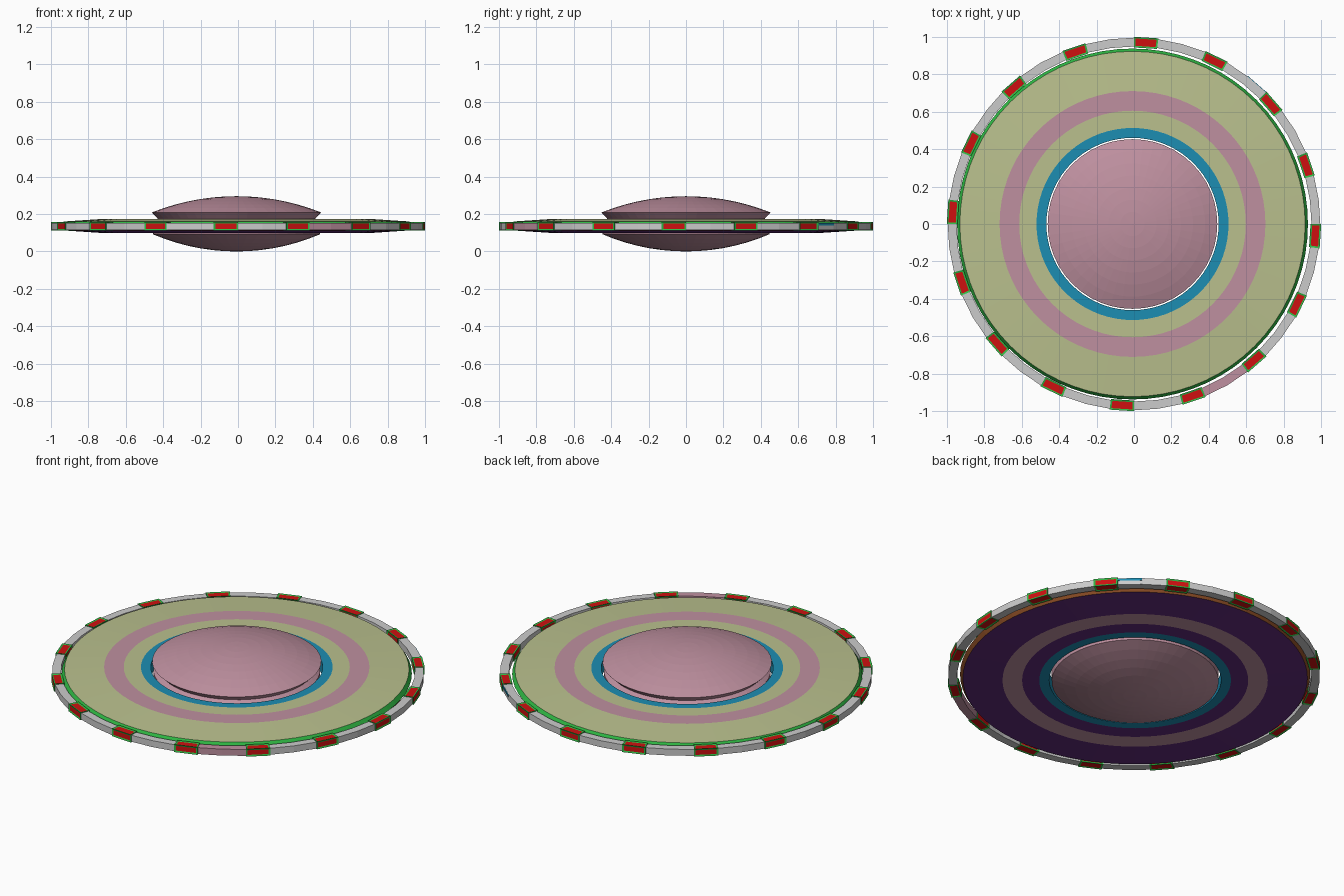
import bpy, bmesh
from math import sin, cos, pi, radians, sqrt

if "Cube" in bpy.data.objects:
    bpy.data.objects.remove(bpy.data.objects["Cube"])

OFF = -0.008  # hull sits slightly off the rim centre


def mat(name, r, g, b):
    m = bpy.data.materials.new(name)
    m.diffuse_color = (r, g, b, 1)
    m.use_nodes = True
    m.node_tree.nodes["Principled BSDF"].inputs["Base Color"].default_value = m.diffuse_color
    return m


YELLOW = mat("pale_olive", .49, .53, .27)
PINK = mat("pink", .52, .28, .35)
PURPLE = mat("purple", .12, .025, .20)
BLUE = mat("blue", .012, .27, .45)
GREEN = mat("green", .03, .50, .06)
RED = mat("red", .62, .005, .005)
BROWN = mat("brown", .28, .08, .02)
GREY = mat("grey", .55, .55, .55)


def finish(name, bm, mats, x=0.0):
    bmesh.ops.recalc_face_normals(bm, faces=bm.faces)
    me = bpy.data.meshes.new(name)
    bm.to_mesh(me)
    bm.free()
    for m in mats:
        me.materials.append(m)
    ob = bpy.data.objects.new(name, me)
    ob.location.x = x
    bpy.context.collection.objects.link(ob)
    return ob


def lathe(name, profile, n, mats, slots=None, closed=False, x=0.0):
    """Revolve (r, z) points round z; slots gives a material per profile span."""
    bm = bmesh.new()
    rings = []
    for r, z in profile:
        if r < 1e-6:
            rings.append([bm.verts.new((0, 0, z))] * n)
        else:
            rings.append([bm.verts.new((r * cos(2 * pi * i / n), r * sin(2 * pi * i / n), z))
                          for i in range(n)])
    spans = len(rings) if closed else len(rings) - 1
    for j in range(spans):
        a, b = rings[j], rings[(j + 1) % len(rings)]
        for i in range(n):
            k = (i + 1) % n
            vs = list(dict.fromkeys((a[i], a[k], b[k], b[i])))
            bm.faces.new(vs).material_index = slots[j] if slots else 0
    return finish(name, bm, mats, x)


# Wide disc with coloured bands and a central hole
lathe("saucer_disc",
      [(.460, .174), (.513, .174), (.605, .174), (.71, .174), (.922, .160), (.937, .136),
       (.922, .112), (.71, .098), (.605, .098), (.513, .098), (.460, .098)],
      72, [YELLOW, PINK, PURPLE, BLUE, GREEN, BROWN],
      [3, 0, 1, 0, 4, 5, 2, 1, 2, 3, 3], closed=True, x=OFF)


# Central body: two shallow caps joined by a groove
def cap(a, h, z_rim, sign, steps=7):
    R = (a * a + h * h) / (2 * h)
    pts = []
    for i in range(steps + 1):
        r = a * i / steps
        pts.append((r, z_rim + sign * (h - R + sqrt(R * R - r * r))))
    return pts


top = cap(.453, .087, .208, 1)
low = cap(.447, .092, .092, -1)
body = lathe("central_dome", top + [(.42, .176), (.447, .158)] + low[::-1], 48, [PINK], x=OFF)


# Square-section segment of the outer rim
def segment(bm, i, r0, r1, z0, z1, slot):
    loops = []
    for a in (radians(7.5 * i), radians(7.5 * (i + 1))):
        loops.append([bm.verts.new((r * cos(a), r * sin(a), z))
                      for r, z in ((r0, z0), (r1, z0), (r1, z1), (r0, z1))])
    a, b = loops
    faces = [bm.faces.new((a[j], a[(j + 1) % 4], b[(j + 1) % 4], b[j])) for j in range(4)]
    caps = [bm.faces.new(a[::-1]), bm.faces.new(b)]
    for f in faces + caps:
        f.material_index = slot
    return faces


# Outer rim: two plain segments then one light, repeated
rim = bmesh.new()
lights = bmesh.new()
panels = []
for i in range(48):
    if i % 3 == 2:
        panels += segment(lights, i, .943, 1.0, .112, .157, 0)
    else:
        segment(rim, i, .948, .995, .115, .153, 1 if i in (39, 40) else 0)
bmesh.ops.remove_doubles(rim, verts=rim.verts, dist=1e-5)
finish("outer_rim", rim, [GREY, PINK])

# Red panels recessed in the green light housings
bmesh.ops.recalc_face_normals(lights, faces=lights.faces)
bmesh.ops.inset_individual(lights, faces=panels, thickness=.0125, depth=-.003)
for f in panels:
    f.material_index = 1
finish("rim_lights", lights, [GREEN, RED])

# Small blue marker plate on the rim
plate = bmesh.new()
segment(plate, 6, .990, .998, .138, .151, 0)
finish("marker_plate", plate, [BLUE])
